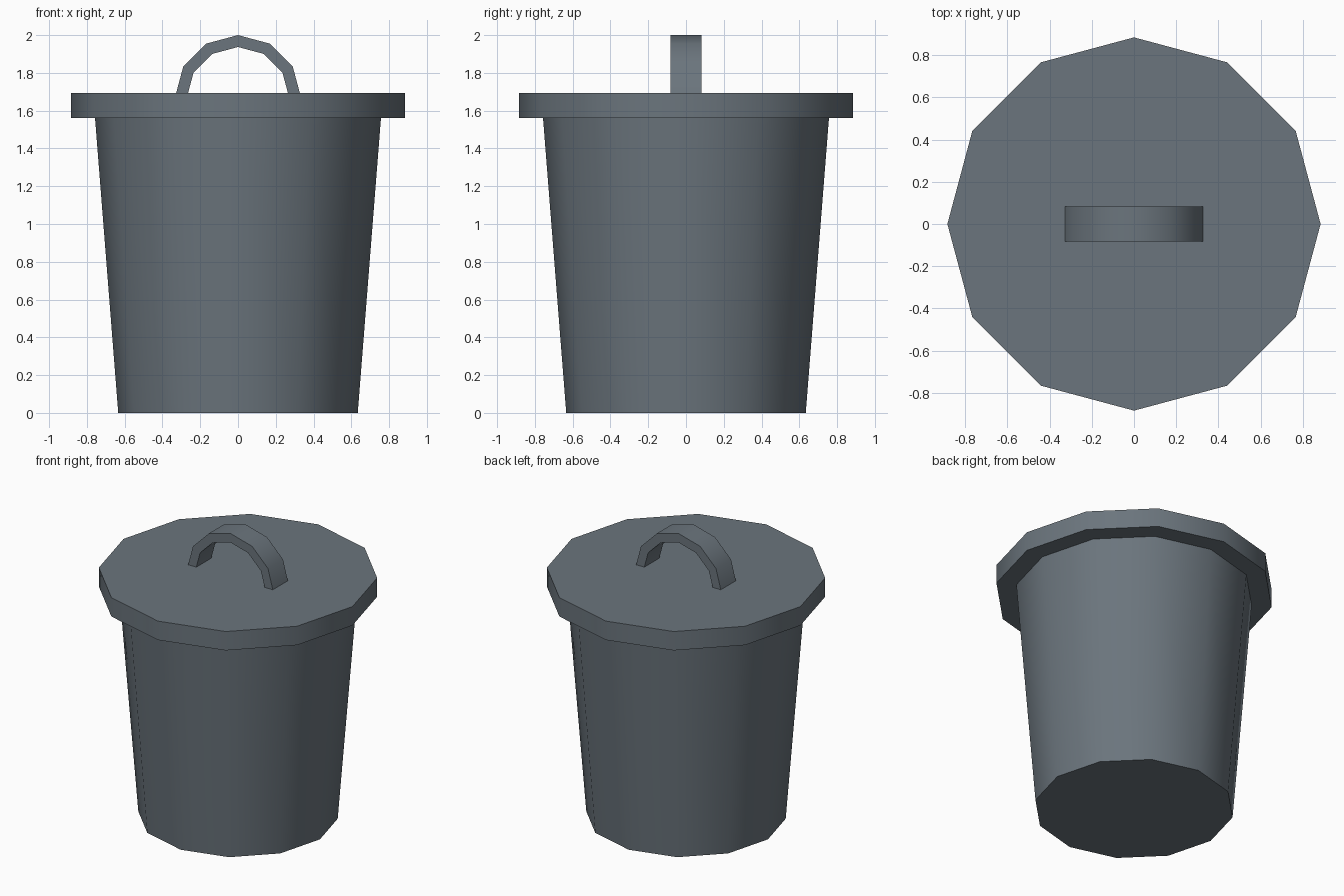
import bpy, bmesh, math

if "Cube" in bpy.data.objects:
    bpy.data.objects.remove(bpy.data.objects["Cube"])

grey = bpy.data.materials.new("slate grey")
grey.diffuse_color = (0.147, 0.178, 0.205, 1)
grey.use_nodes = True
grey.node_tree.nodes["Principled BSDF"].inputs["Base Color"].default_value = grey.diffuse_color


def finish(obj):
    """Colour the part and smooth its sides, keeping rims sharp."""
    obj.data.materials.append(grey)
    bpy.ops.object.select_all(action='DESELECT')
    obj.select_set(True)
    bpy.context.view_layer.objects.active = obj
    bpy.ops.object.shade_smooth_by_angle(angle=math.radians(40))


def drum(name, r_bottom, r_top, z0, z1):
    """Twelve-sided tapered drum with a corner on every axis."""
    bpy.ops.mesh.primitive_cone_add(vertices=12, radius1=r_bottom, radius2=r_top,
                                    depth=z1 - z0, location=(0, 0, (z0 + z1) / 2))
    obj = bpy.context.object
    obj.name = name
    finish(obj)


# Tapered bin and overhanging lid
drum("bin_body", 0.634, 0.757, 0, 1.562)
drum("lid", 0.885, 0.885, 1.562, 1.694)

# Half-ring handle: rectangular sections swept over six segments
R_OUT, R_IN, HALF_W, CENTRE_Z = 0.335, 0.272, 0.083, 1.665
bm = bmesh.new()
rings = []
for i in range(7):
    a = math.pi * i / 6
    section = [(R_OUT, -HALF_W), (R_OUT, HALF_W), (R_IN, HALF_W), (R_IN, -HALF_W)]
    rings.append([bm.verts.new((r * math.cos(a), y, CENTRE_Z + r * math.sin(a)))
                  for r, y in section])
for a, b in zip(rings, rings[1:]):
    for j in range(4):
        k = (j + 1) % 4
        bm.faces.new((a[j], a[k], b[k], b[j]))
bm.faces.new(rings[0])
bm.faces.new(rings[-1])
bmesh.ops.recalc_face_normals(bm, faces=bm.faces)
mesh = bpy.data.meshes.new("lid_handle")
bm.to_mesh(mesh)
bm.free()
handle = bpy.data.objects.new("lid_handle", mesh)
bpy.context.collection.objects.link(handle)
finish(handle)
